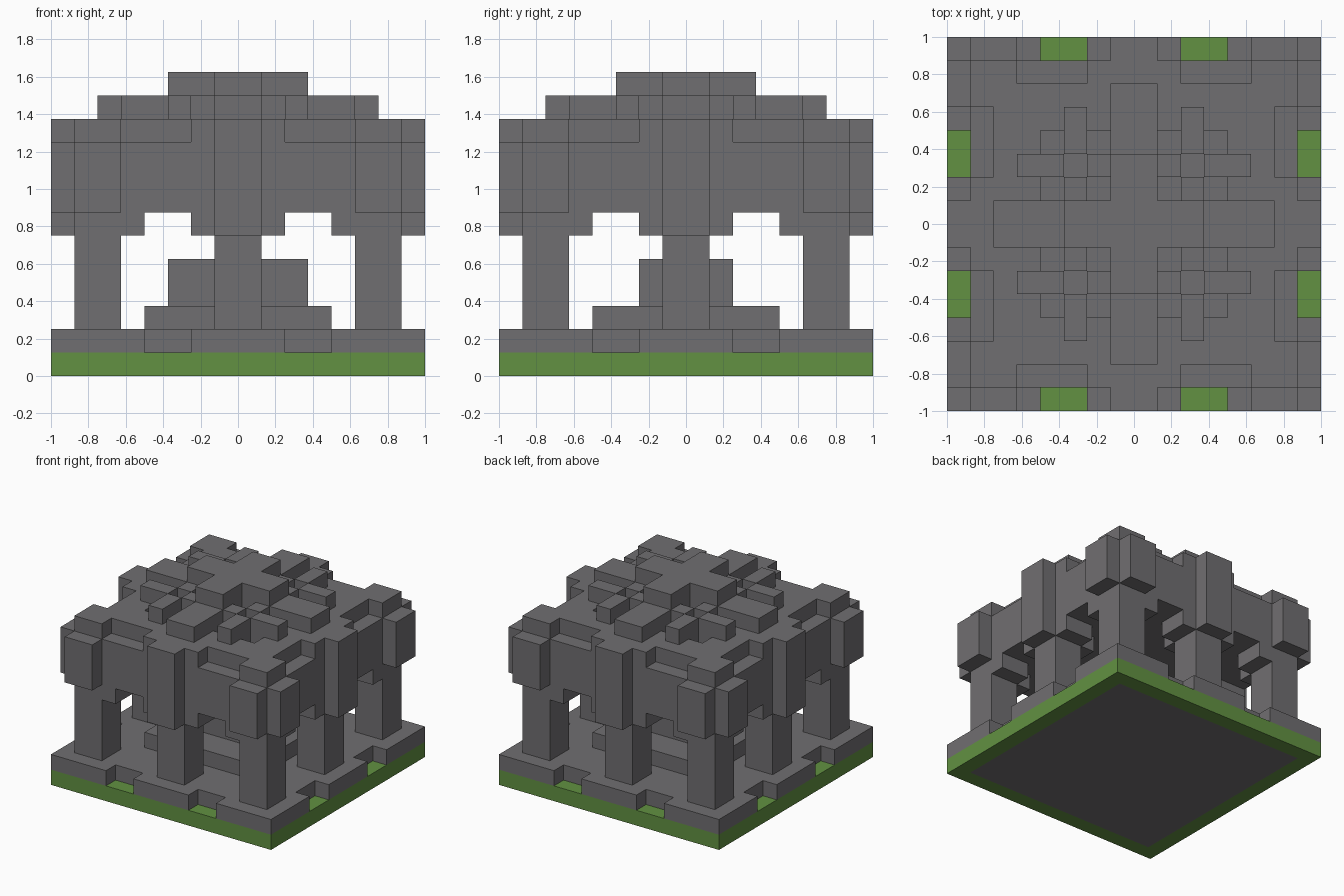
import bpy, bmesh
from math import pi
from mathutils import Vector
from itertools import product

U = 0.125  # one block

cube = bpy.data.objects.get("Cube")
if cube:
    bpy.data.objects.remove(cube, do_unlink=True)


def material(name, rgb):
    m = bpy.data.materials.new(name)
    m.use_nodes = True
    m.diffuse_color = (*rgb, 1)
    m.node_tree.nodes["Principled BSDF"].inputs["Base Color"].default_value = (*rgb, 1)
    return m


STONE = material("stone grey", (0.163, 0.158, 0.165))
GRASS = material("grass green", (0.122, 0.283, 0.054))


def box(x, y, z):
    """Block cells inside the given ranges."""
    return set(product(range(*x), range(*y), range(*z)))


def turned(cells):
    """The cells repeated on all four sides."""
    out = set()
    for _ in range(4):
        out |= cells
        cells = {(-y - 1, x, z) for x, y, z in cells}
    return out


def build(name, cells, mats=(STONE,), rule=None):
    """Skin the outside of a set of block cells and merge the flat faces."""
    bm = bmesh.new()
    verts = {}

    def vert(p):
        if p not in verts:
            verts[p] = bm.verts.new(Vector(p) * U)
        return verts[p]

    for c in cells:
        for axis in range(3):
            a, b = (axis + 1) % 3, (axis + 2) % 3
            for side in (0, 1):
                n = list(c)
                n[axis] += 2 * side - 1
                if tuple(n) in cells:
                    continue
                loop = []
                for da, db in ((0, 0), (1, 0), (1, 1), (0, 1)):
                    p = list(c)
                    p[axis] += side
                    p[a] += da
                    p[b] += db
                    loop.append(vert(tuple(p)))
                f = bm.faces.new(loop if side else loop[::-1])
                f.normal_update()
                if rule:
                    f.material_index = rule(f)
    bmesh.ops.dissolve_limit(bm, angle_limit=pi / 180, verts=bm.verts[:],
                             edges=bm.edges[:], delimit={'MATERIAL'})
    me = bpy.data.meshes.new(name)
    bm.to_mesh(me)
    bm.free()
    for m in mats:
        me.materials.append(m)
    ob = bpy.data.objects.new(name, me)
    bpy.context.collection.objects.link(ob)


# Ground: grass rim with a stone underside panel
def ground_rule(f):
    c = f.calc_center_median() / U
    return 1 if f.normal.z < -0.5 and max(abs(c.x), abs(c.y)) < 7 else 0


build("ground", box((-8, 8), (-8, 8), (0, 1)), (GRASS, STONE), ground_rule)

# Paved floor, notched twice on every side
notches = box((2, 4), (-8, -7), (1, 2)) | box((-4, -2), (-8, -7), (1, 2))
build("paved_floor", box((-8, 8), (-8, 8), (1, 2)) - turned(notches))

# Stepped altar in the middle
build("altar_base", box((-4, 4), (-4, 4), (2, 3)))
build("altar_block", box((-3, 3), (-2, 2), (3, 5)))

# Pillars with widened capitals
corner = (box((5, 7), (-7, -5), (2, 7)) | box((4, 5), (-7, -5), (6, 7))
          | box((5, 7), (-5, -4), (6, 7)))
middle = (box((-1, 1), (-7, -5), (2, 7)) | box((-2, 2), (-7, -5), (6, 7))
          | box((-1, 1), (-5, -4), (6, 7)))
build("corner_pillars", turned(corner))
build("middle_pillars", turned(middle))

# Roof: slab with edge recesses, buttresses, and small pits
roof = box((-7, 7), (-7, 7), (7, 11))
recess = box((2, 5), (-7, -6), (10, 11)) | box((-5, -2), (-7, -6), (10, 11))
pits = set()
for x, y in product((1, 3), (-4, -2)):
    pits |= box((x, x + 1), (y, y + 1), (10, 11))
buttress = (box((-1, 1), (-8, -7), (6, 11)) | box((5, 7), (-8, -7), (7, 10))
            | box((-7, -5), (-8, -7), (7, 10)))
roof = (roof - turned(recess) - turned(pits)) | turned(buttress)
build("roof", roof)

# Crown: large raised cross and four small open crosses
build("roof_cross", turned(box((-1, 1), (-6, 0), (11, 12)) | box((-1, 1), (-3, 0), (12, 13))))
arms = (box((2, 3), (-5, -3), (11, 12)) | box((2, 3), (-2, -1), (11, 12))
        | box((3, 5), (-3, -2), (11, 12)) | box((1, 2), (-3, -2), (11, 12)))
build("small_crosses", turned(arms))
